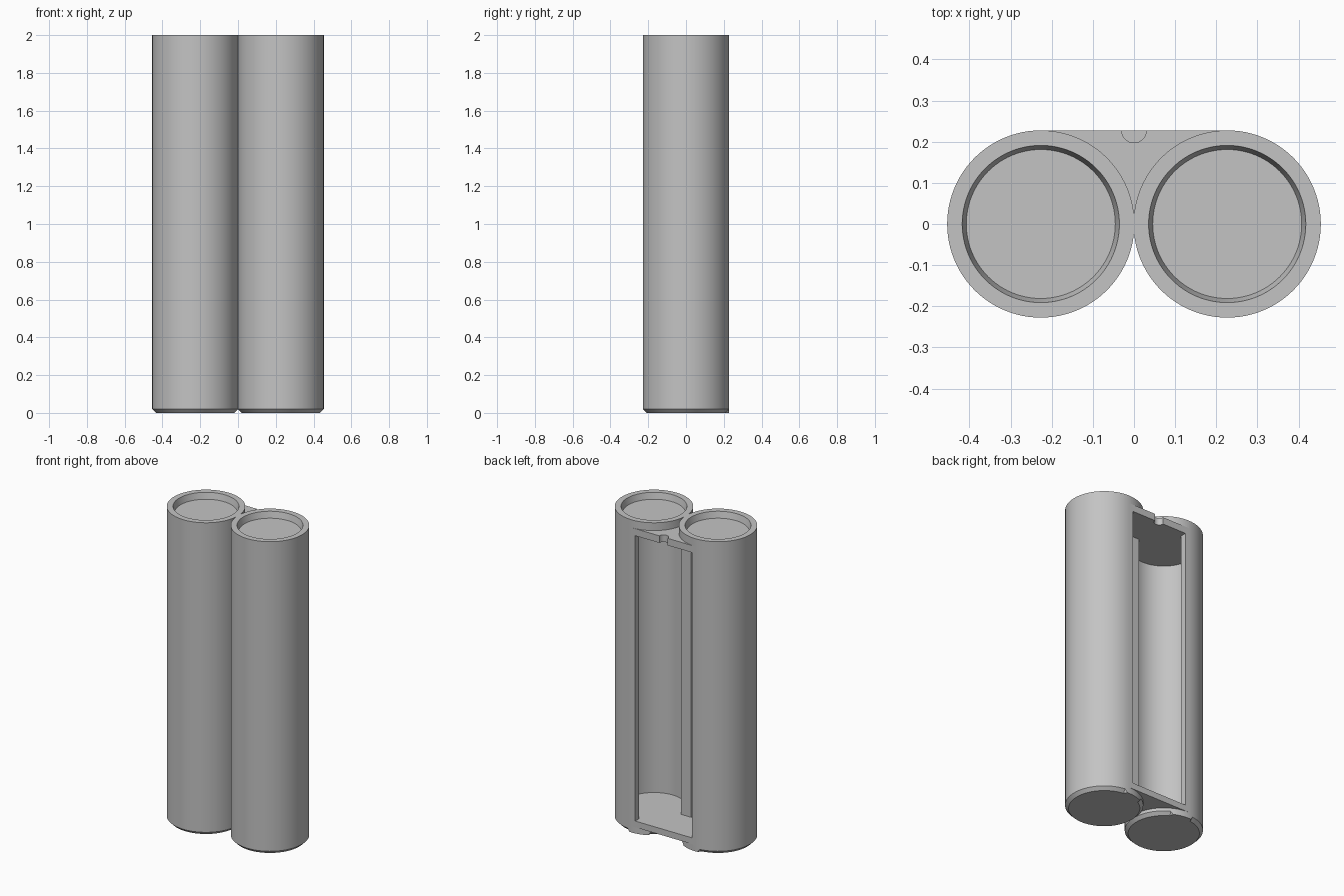
import bpy
import bmesh
from mathutils import Matrix, Vector

if "Cube" in bpy.data.objects:
    bpy.data.objects.remove(bpy.data.objects["Cube"])

R, CX = 0.2275, 0.2265          # tube radius and tube centre offset
FLOOR, CEILING = 0.08, 1.905    # inner chamber heights
BEVEL = 0.02
SIDES = 96

grey = bpy.data.materials.new("plain grey")
grey.use_nodes = True
grey.diffuse_color = (0.55, 0.55, 0.55, 1)
grey.node_tree.nodes["Principled BSDF"].inputs["Base Color"].default_value = (0.55, 0.55, 0.55, 1)


def finish(name, bm):
    mesh = bpy.data.meshes.new(name)
    bm.to_mesh(mesh)
    bm.free()
    mesh.materials.append(grey)
    obj = bpy.data.objects.new(name, mesh)
    bpy.context.collection.objects.link(obj)
    return obj


def cone(name, x, y, z0, z1, r0, r1, sides=SIDES):
    bm = bmesh.new()
    bmesh.ops.create_cone(bm, cap_ends=True, segments=sides, radius1=r0, radius2=r1,
                          depth=z1 - z0, matrix=Matrix.Translation((x, y, (z0 + z1) / 2)))
    return finish(name, bm)


def box(name, low, high):
    low, high = Vector(low), Vector(high)
    bm = bmesh.new()
    bmesh.ops.create_cube(bm, size=1, matrix=Matrix.Translation((low + high) / 2)
                          @ Matrix.Diagonal((*(high - low), 1)))
    return finish(name, bm)


def tube(name, x):
    """Solid tube with a bottom chamfer that stops along the back seam."""
    bm = bmesh.new()
    bmesh.ops.create_cone(bm, cap_ends=True, segments=SIDES, radius1=R, radius2=R,
                          depth=2 - BEVEL, matrix=Matrix.Translation((x, 0, 1 + BEVEL / 2)))
    base = min(bm.faces, key=lambda f: f.calc_center_median().z)
    ring = bmesh.ops.extrude_face_region(bm, geom=[base])["geom"]
    bm.faces.remove(base)
    for v in (g for g in ring if isinstance(g, bmesh.types.BMVert)):
        v.co.z = 0
        if not (v.co.y > 0.2 and abs(v.co.x) < 0.25):
            v.co.x = x + (v.co.x - x) * (1 - BEVEL / R)
            v.co.y *= 1 - BEVEL / R
    bmesh.ops.triangulate(bm, faces=[f for f in bm.faces if len(f.verts) == 4])
    bmesh.ops.recalc_face_normals(bm, faces=bm.faces[:])
    return finish(name, bm)


def combine(target, other, operation):
    bpy.context.view_layer.objects.active = target
    mod = target.modifiers.new(other.name, "BOOLEAN")
    mod.operation, mod.solver, mod.object = operation, "EXACT", other
    bpy.ops.object.modifier_apply(modifier=mod.name)
    bpy.data.objects.remove(other)


# Two tubes joined by a flat-backed web
body = tube("twin_tube_body", CX)
combine(body, tube("right_tube", -CX), "UNION")
combine(body, box("web", (-CX, 0, 0.04), (CX, R, 1.95)), "UNION")

# Inner bores and shallow tapered recesses in the tops
for x in (-CX, CX):
    combine(body, cone("bore", x, 0, FLOOR, CEILING, 0.19, 0.19), "DIFFERENCE")
    combine(body, cone("top_recess", x, 0, 1.96, 2.0, 0.181, 0.191), "DIFFERENCE")

# Rear window and the half-round notch in its top bar
combine(body, box("window", (-0.2, 0, FLOOR), (0.2, 0.3, CEILING)), "DIFFERENCE")
combine(body, cone("notch", 0, R, 1.85, 2.05, 0.03, 0.03, 32), "DIFFERENCE")

bpy.ops.object.select_all(action="DESELECT")
body.select_set(True)
bpy.context.view_layer.objects.active = body
bpy.ops.object.shade_smooth_by_angle(angle=0.5)
